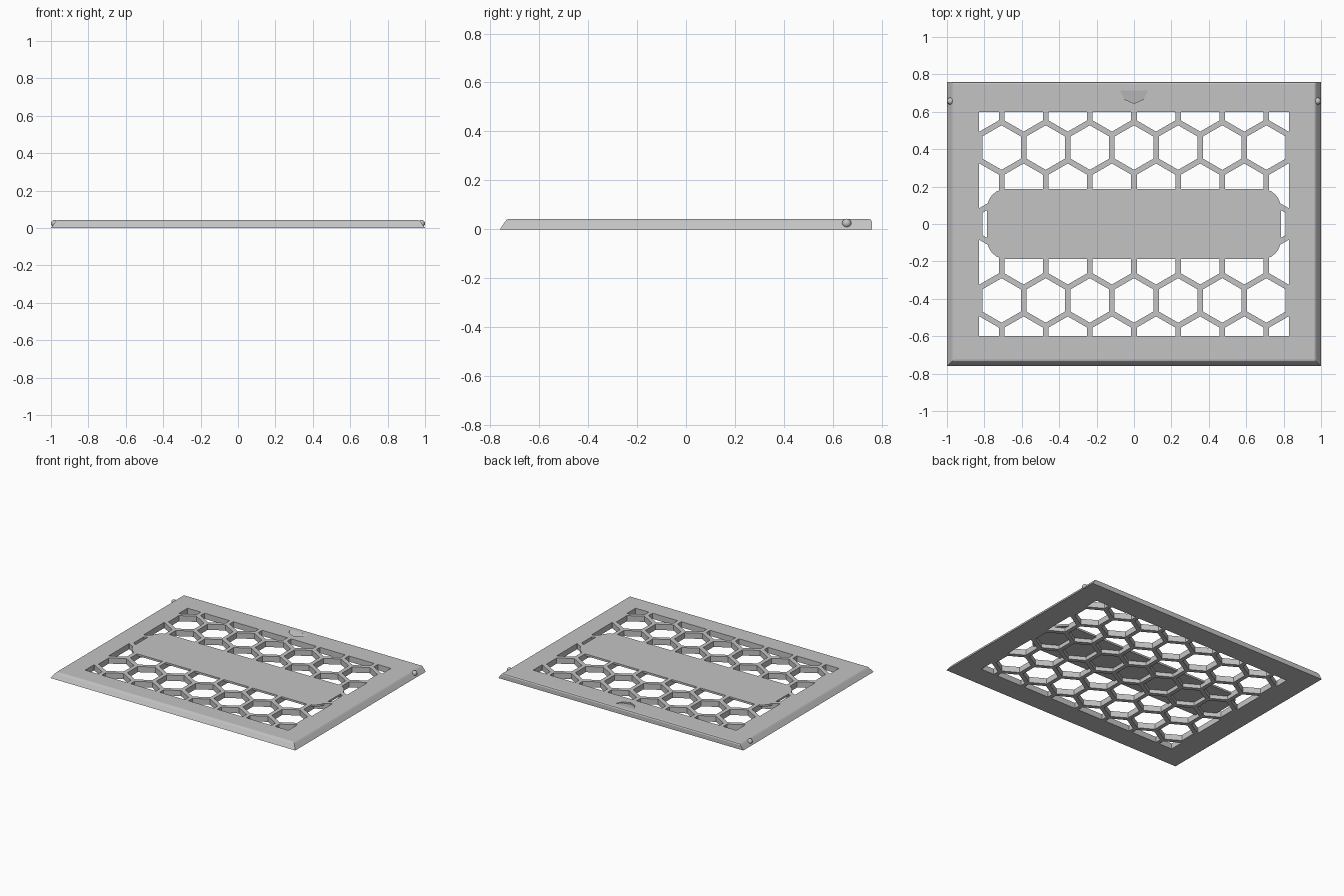
import bpy, bmesh, math
from mathutils import Vector

cube = bpy.data.objects.get("Cube")
if cube:
    bpy.data.objects.remove(cube)

HEIGHT = 0.042
PITCH, RIB = 0.236, 0.03
OPEN_X, OPEN_Y = 0.83, 0.598

grey = bpy.data.materials.new("light grey plastic")
grey.use_nodes = True
colour = (0.55, 0.55, 0.55, 1)
grey.diffuse_color = colour
grey.node_tree.nodes["Principled BSDF"].inputs["Base Color"].default_value = colour


def finish(name, bm):
    bmesh.ops.recalc_face_normals(bm, faces=bm.faces)
    mesh = bpy.data.meshes.new(name)
    bm.to_mesh(mesh)
    bm.free()
    mesh.materials.append(grey)
    obj = bpy.data.objects.new(name, mesh)
    bpy.context.collection.objects.link(obj)
    return obj


def loft(bm, rings):
    """Closed solid through rings of equal length."""
    loops = [[bm.verts.new(p) for p in ring] for ring in rings]
    n = len(loops[0])
    for low, high in zip(loops, loops[1:]):
        for i in range(n):
            j = (i + 1) % n
            bm.faces.new((low[i], low[j], high[j], high[i]))
    bm.faces.new(loops[0][::-1])
    bm.faces.new(loops[-1])


def prism(bm, outline, z0, z1):
    loft(bm, [[(x, y, z) for x, y in outline] for z in (z0, z1)])


def combine(target, other, operation):
    mod = target.modifiers.new(operation.lower(), "BOOLEAN")
    mod.operation, mod.solver, mod.object = operation, "EXACT", other
    bpy.context.view_layer.objects.active = target
    bpy.ops.object.modifier_apply(modifier=mod.name)
    bpy.data.objects.remove(other)


# Frame plate: sloped front and sides, upright back with a softened top edge
bm = bmesh.new()
rings = []
for z, side, front, back in ((0, 0, 0, 0), (0.031, 0.022, 0.02, 0),
                             (0.039, 0.029, 0.027, 0.004),
                             (HEIGHT, 0.035, 0.036, 0.012)):
    x, y0, y1 = 1 - side, front - 0.76, 0.76 - back
    rings.append([(-x, y0, z), (x, y0, z), (x, y1, z), (-x, y1, z)])
loft(bm, rings)
frame = finish("grille_frame", bm)

# Honeycomb openings, trimmed to the rectangular window
bm = bmesh.new()
radius = (PITCH - RIB) / math.sqrt(3)
for row in range(-3, 4):
    for col in range(-4, 5):
        cx = (col + 0.5 * (row % 2)) * PITCH
        cy = row * PITCH * math.sqrt(3) / 2
        if abs(cx) > OPEN_X + 0.05:
            continue
        angles = [math.radians(30 + 60 * k) for k in range(6)]
        prism(bm, [(cx + radius * math.cos(a), cy + radius * math.sin(a))
                   for a in angles], -0.02, HEIGHT + 0.02)
for normal, limit in (((1, 0, 0), OPEN_X), ((-1, 0, 0), OPEN_X),
                      ((0, 1, 0), OPEN_Y), ((0, -1, 0), OPEN_Y)):
    cut = bmesh.ops.bisect_plane(bm, geom=bm.verts[:] + bm.edges[:] + bm.faces[:],
                                 plane_co=Vector(normal) * limit,
                                 plane_no=normal, clear_outer=True)
    edges = [e for e in cut["geom_cut"] if isinstance(e, bmesh.types.BMEdge)]
    bmesh.ops.holes_fill(bm, edges=edges, sides=0)
combine(frame, finish("honeycomb_cutter", bm), "DIFFERENCE")

# Thin rounded centre panel, flush with the top
bm = bmesh.new()
corner, half_x, half_y = 0.1, 0.785, 0.187
outline = []
for quarter, (sx, sy) in enumerate(((1, 1), (-1, 1), (-1, -1), (1, -1))):
    for k in range(7):
        a = math.radians(90 * quarter + 15 * k)
        outline.append((sx * (half_x - corner) + corner * math.cos(a),
                        sy * (half_y - corner) + corner * math.sin(a)))
prism(bm, outline, HEIGHT - 0.014, HEIGHT)
combine(frame, finish("centre_panel", bm), "UNION")

# Fingernail notch: steep curved wall with a floor rising to the back
bm = bmesh.new()
half = [(0.075, 0.715), (0.052, 0.667), (0, 0.645)]
arc = half + [(-x, y) for x, y in half[1::-1]]
floor = [(x, y, HEIGHT - 0.012 * (0.716 - y) / 0.07) for x, y in arc]
loft(bm, [floor, [(x, y, HEIGHT + 0.02) for x, y in arc]])
combine(frame, finish("notch_cutter", bm), "DIFFERENCE")

# Small round catches on both sides near the back
for name, side in (("left_catch", 1), ("right_catch", -1)):
    bm = bmesh.new()
    bmesh.ops.create_uvsphere(bm, u_segments=16, v_segments=10, radius=0.019)
    bmesh.ops.translate(bm, verts=bm.verts, vec=(side * 0.981, 0.657, 0.024))
    catch = finish(name, bm)
    bpy.ops.object.select_all(action="DESELECT")
    catch.select_set(True)
    bpy.context.view_layer.objects.active = catch
    bpy.ops.object.shade_smooth_by_angle()
